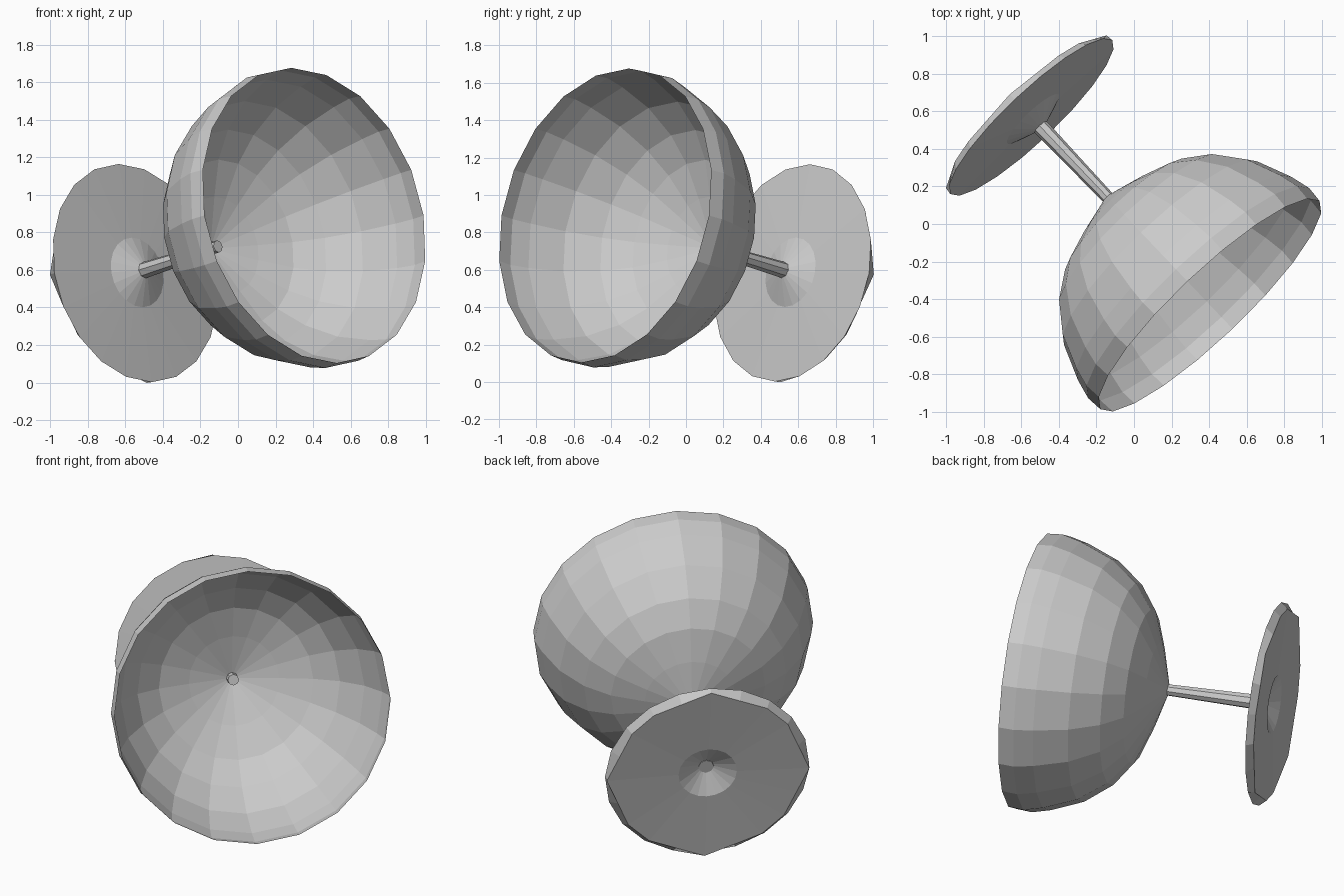
import bpy
import bmesh
from math import sin, cos, pi
from mathutils import Vector, Matrix

if "Cube" in bpy.data.objects:
    bpy.data.objects.remove(bpy.data.objects["Cube"], do_unlink=True)

# One pale grey glass colour
glass = bpy.data.materials.new("pale_grey_glass")
glass.use_nodes = True
GREY = (0.6, 0.6, 0.6, 1)
glass.diffuse_color = GREY
glass.node_tree.nodes["Principled BSDF"].inputs["Base Color"].default_value = GREY

# Tilted frame: local z runs from the foot to the bowl, local x points upward
axis = Vector((0.673, -0.708, 0.217)).normalized()
up = (Vector((0, 0, 1)) - axis * axis.z).normalized()
side = axis.cross(up)
TILT = Matrix((up, side, axis)).transposed().to_4x4()
TILT.translation = Vector((-0.557, 0.58, 0.58))


def circle(angle):
    return 1


def octagon(angle):
    """Radius factor that flattens a ring onto eight straight sides."""
    return cos(pi / 8) / cos((angle % (pi / 4)) - pi / 8)


def lathe(name, profile, sides, cap=False):
    """Spin (radius, height, outline) rings around the tilted axis."""
    bm = bmesh.new()
    rings = []
    for radius, height, outline in profile:
        angles = [2 * pi * i / sides for i in range(sides)]
        rings.append([bm.verts.new((radius * outline(a) * cos(a),
                                    radius * outline(a) * sin(a), height))
                      for a in angles])
    for low, high in zip(rings, rings[1:]):
        for i in range(sides):
            j = (i + 1) % sides
            bm.faces.new((low[i], low[j], high[j], high[i]))
    if cap:
        bm.faces.new(rings[0][::-1])
        bm.faces.new(rings[-1])
    bm.transform(TILT)
    mesh = bpy.data.meshes.new(name)
    bm.to_mesh(mesh)
    bm.free()
    mesh.materials.append(glass)
    obj = bpy.data.objects.new(name, mesh)
    bpy.context.collection.objects.link(obj)
    return obj


# Foot: thin disc, octagonal underside, hollow cone rising to the stem
lathe("foot", [(0.03, 0.06, circle), (0.17, -0.01, circle),
               (0.59, -0.025, octagon), (0.595, 0.015, circle),
               (0.19, 0.03, circle), (0.04, 0.09, circle)], 20)

# Stem: slim tapering rod
lathe("stem", [(0.045, 0.05, circle), (0.033, 0.67, circle)], 8, cap=True)

# Bowl: open thin shell, widest just below the rim
bowl_profile = [(0.03, 0.62), (0.265, 0.70), (0.45, 0.775), (0.59, 0.88),
                (0.71, 1.04), (0.785, 1.23), (0.812, 1.34), (0.805, 1.43)]
lathe("bowl", [(r, z, circle) for r, z in bowl_profile], 20)
